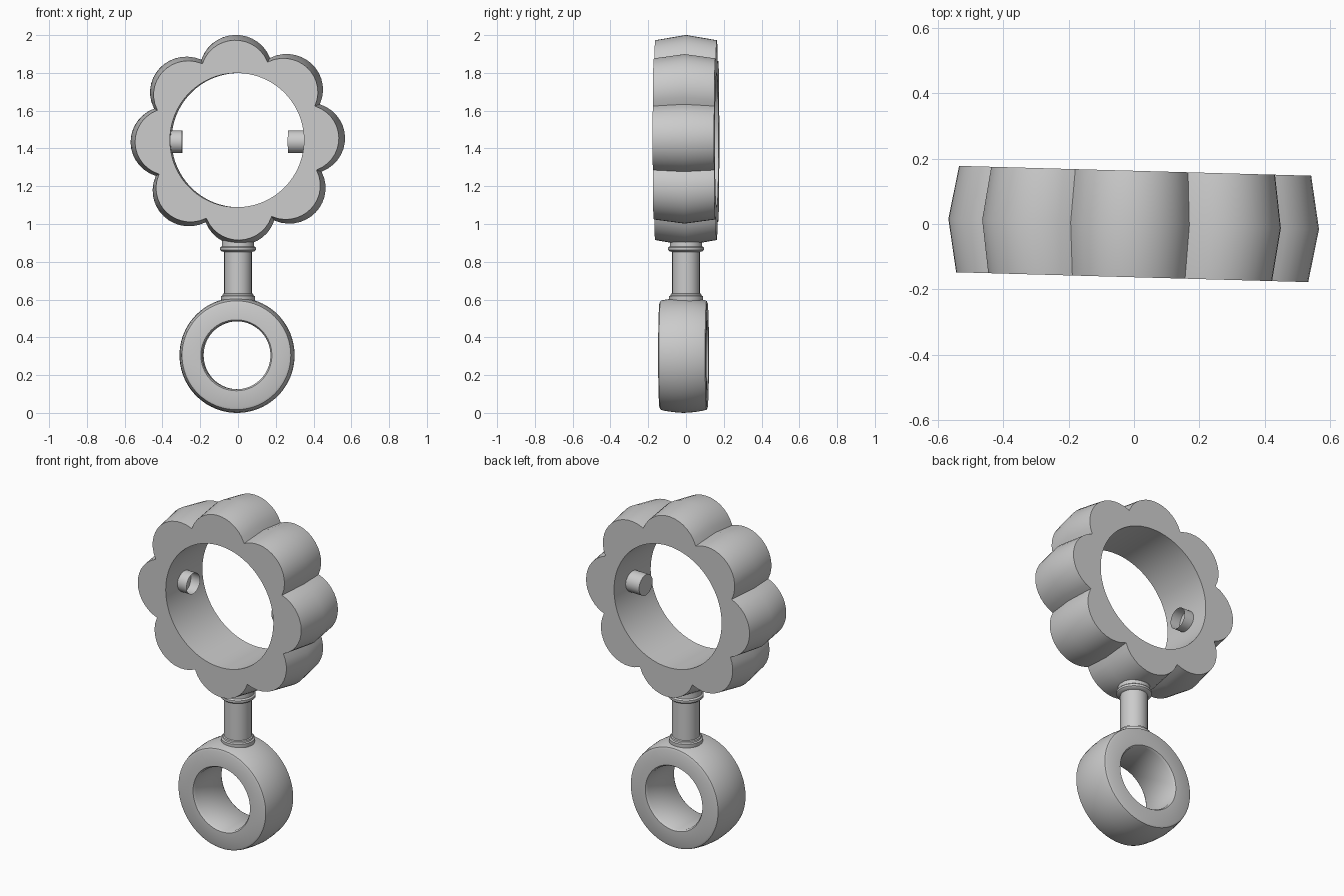
import bpy, bmesh
from math import sin, cos, pi, radians, sqrt
from mathutils import Matrix

if "Cube" in bpy.data.objects:
    bpy.data.objects.remove(bpy.data.objects["Cube"])

YAW = Matrix.Rotation(radians(-1.6), 4, 'Z')


def finish(bm, name, matrix, angle=35):
    bm.transform(matrix)
    bmesh.ops.recalc_face_normals(bm, faces=bm.faces)
    me = bpy.data.meshes.new(name)
    bm.to_mesh(me)
    bm.free()
    ob = bpy.data.objects.new(name, me)
    bpy.context.collection.objects.link(ob)
    bpy.ops.object.select_all(action='DESELECT')
    ob.select_set(True)
    bpy.context.view_layer.objects.active = ob
    bpy.ops.object.shade_smooth_by_angle(angle=radians(angle))
    return ob


def skin(loops, closed, cap_start=False, cap_end=False):
    """Join successive loops of points with quads."""
    bm = bmesh.new()
    vs = [[bm.verts.new(p) for p in lp] for lp in loops]
    n = len(vs[0])
    for k in range(len(vs) if closed else len(vs) - 1):
        a, b = vs[k], vs[(k + 1) % len(vs)]
        for i in range(n):
            j = (i + 1) % n
            bm.faces.new((a[i], a[j], b[j], b[i]))
    if cap_start:
        bm.faces.new(vs[0])
    if cap_end:
        bm.faces.new(vs[-1])
    return bm


def lathe(profile, closed, n=64, **caps):
    """Revolve (radius, height) points around z."""
    loops = [[(r * cos(2 * pi * i / n), r * sin(2 * pi * i / n), h) for i in range(n)]
             for r, h in profile]
    return skin(loops, closed, **caps)


# Scalloped ring: eight round lobes, widest at mid depth, with a round hole
LOBES, SEG, LOBE_R, LOBE_C = 8, 14, 0.189, 0.368
HOLE_R, HALF = 0.355, 0.163
count = LOBES * SEG


def petal_radius(a):
    step = 2 * pi / LOBES
    d = (a + step / 2) % step - step / 2
    return LOBE_C * cos(d) + sqrt(LOBE_R ** 2 - (LOBE_C * sin(d)) ** 2)


def scallop(scale, y):
    pts = []
    for i in range(count):
        a = 2 * pi * (i + SEG / 2) / count
        r = petal_radius(a) * scale
        pts.append((r * cos(a) * 1.02, y, r * sin(a)))
    return pts


def hole(y):
    return [(HOLE_R * cos(2 * pi * (i + SEG / 2) / count), y,
             HOLE_R * sin(2 * pi * (i + SEG / 2) / count)) for i in range(count)]


bm = skin([scallop(0.95, -HALF), scallop(1, 0), scallop(0.95, HALF),
           hole(HALF), hole(-HALF)], closed=True)
finish(bm, "scalloped_ring",
       Matrix.Translation((-0.001, 0, 1.444)) @ YAW @ Matrix.Rotation(radians(-1.5), 4, 'Y'))

# Small lower ring with slightly domed rim and softened edges
half = [(0.18, 0.115), (0.188, 0.127), (0.277, 0.127), (0.288, 0.122), (0.293, 0.105), (0.301, 0.055)]
profile = half + [(0.305, 0)] + [(r, -h) for r, h in reversed(half)]
finish(lathe(profile, True, 80), "lower_ring",
       Matrix.Translation((-0.005, -0.013, 0.305)) @ YAW @ Matrix.Rotation(pi / 2, 4, 'X'))

# Connecting stem with a collar at each end
stem = [(0.088, 0.585), (0.09, 0.605), (0.09, 0.618), (0.082, 0.622), (0.08, 0.63), (0.073, 0.633),
        (0.073, 0.852), (0.088, 0.856), (0.094, 0.862), (0.094, 0.875), (0.086, 0.882), (0.084, 0.92)]
finish(lathe(stem, False, 48, cap_start=True, cap_end=True), "stem", Matrix.Identity(4))

# Pins on the inside of the scalloped ring: left end is open, right end is capped
to_x = Matrix.Rotation(pi / 2, 4, 'Y')
for name, x0, x1, cap in (("left_pin", -0.38, -0.295, False), ("right_pin", 0.375, 0.265, True)):
    finish(lathe([(0.06, x0), (0.06, x1)], False, 32, cap_start=True, cap_end=cap), name,
           Matrix.Translation((0, 0, 1.435)) @ YAW @ to_x)
